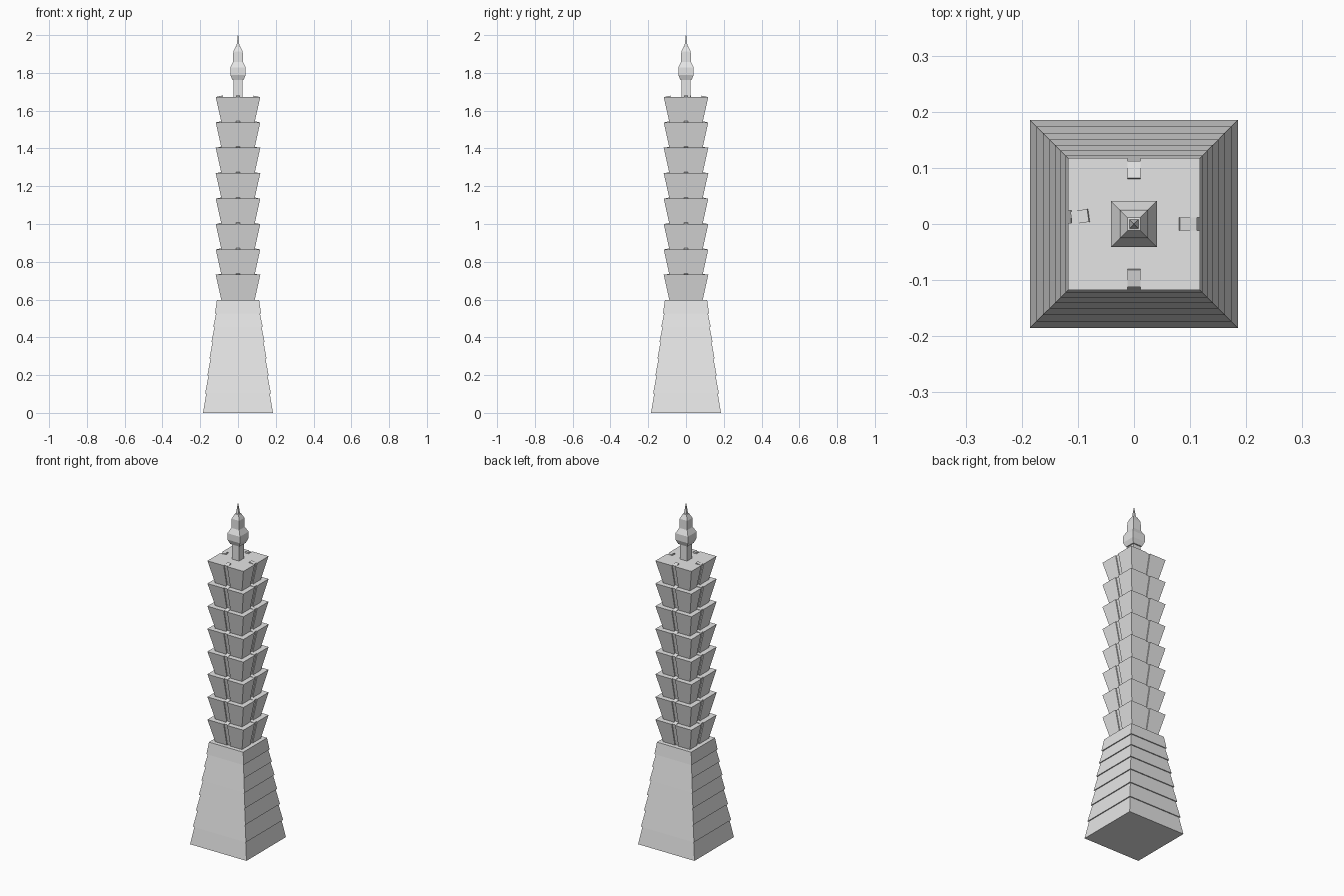
import bpy, bmesh, math
from mathutils import Matrix, Vector

if "Cube" in bpy.data.objects:
    bpy.data.objects.remove(bpy.data.objects["Cube"])

grey = bpy.data.materials.new("pale_grey")
grey.diffuse_color = (0.78, 0.78, 0.78, 1)
grey.use_nodes = True
grey.node_tree.nodes["Principled BSDF"].inputs["Base Color"].default_value = grey.diffuse_color


def finish(name, bm):
    bmesh.ops.recalc_face_normals(bm, faces=bm.faces)
    me = bpy.data.meshes.new(name)
    bm.to_mesh(me)
    bm.free()
    me.materials.append(grey)
    ob = bpy.data.objects.new(name, me)
    bpy.context.collection.objects.link(ob)
    return ob


def loft(bm, rings):
    """Skin a list of closed rings of 3D points and cap both ends."""
    loops = [[bm.verts.new(p) for p in r] for r in rings]
    n = len(loops[0])
    for a, b in zip(loops, loops[1:]):
        for i in range(n):
            j = (i + 1) % n
            bm.faces.new((a[i], a[j], b[j], b[i]))
    bm.faces.new(loops[0][::-1])
    bm.faces.new(loops[-1])


def square(h, z):
    return [(h, -h, z), (h, h, z), (-h, h, z), (-h, -h, z)]


OFFSET = [0, 0, -0.013, 0]      # the left groove sits off centre
W = 0.0115                      # half width of groove


def notched(h, z, d=0.007):
    pts = []
    for k in range(4):
        rot = Matrix.Rotation(k * math.pi / 2, 3, 'Z')
        c = OFFSET[k]
        for x, y in ((h, -h), (h, c - W), (h - d, c - W), (h - d, c + W), (h, c + W)):
            pts.append(rot @ Vector((x, y, z)))
    return pts


# Stepped tapering base
levels = [0, 0.103, 0.199, 0.289, 0.374, 0.454, 0.527, 0.597]
bottoms = [0.185, 0.174, 0.162, 0.151, 0.141, 0.131, 0.122]
bm = bmesh.new()
for i, h in enumerate(bottoms):
    top = bottoms[i + 1] - 0.006 if i < 6 else 0.112
    loft(bm, [square(h, levels[i]), square(top, levels[i + 1])])
finish("stepped_base", bm)

# Eight flared storeys with a groove on each face, and leaning panels in the grooves
z_start, z_end, count = 0.597, 1.673, 8
step = (z_end - z_start) / count
tilt = math.atan2(0.030, step)
thick = 0.031
storeys, panels = bmesh.new(), bmesh.new()
for i in range(count):
    z0, z1 = z_start + i * step, z_start + (i + 1) * step
    loft(storeys, [notched(0.088, z0), notched(0.118, z1)])
    dx, dz = -thick * math.cos(tilt), thick * math.sin(tilt)
    for k in range(4):
        spin = Matrix.Rotation(k * math.pi / 2, 4, 'Z')
        if k == 2:
            mid = Vector((0.097, 0, 0))
            spin = (spin @ Matrix.Translation(mid + Vector((0, OFFSET[k], 0)))
                    @ Matrix.Rotation(math.radians(8), 4, 'Z') @ Matrix.Translation(-mid))
        rings = []
        for x, z in ((0.082, z0), (0.112, z1)):
            ring = [(x, -W, z), (x, W, z), (x + dx, W, z + dz), (x + dx, -W, z + dz)]
            rings.append([spin @ Vector(p) for p in ring])
        loft(panels, rings)
finish("flared_storeys", storeys)
finish("groove_panels", panels)

# Square spire with a bulb and needle
profile = [(0.024, 1.67), (0.024, 1.762), (0.030, 1.763), (0.041, 1.79), (0.041, 1.828),
           (0.026, 1.858), (0.025, 1.912), (0.012, 1.94), (0.008, 1.941), (0.001, 2.0)]
bm = bmesh.new()
loft(bm, [square(h, z) for h, z in profile])
finish("spire", bm)
